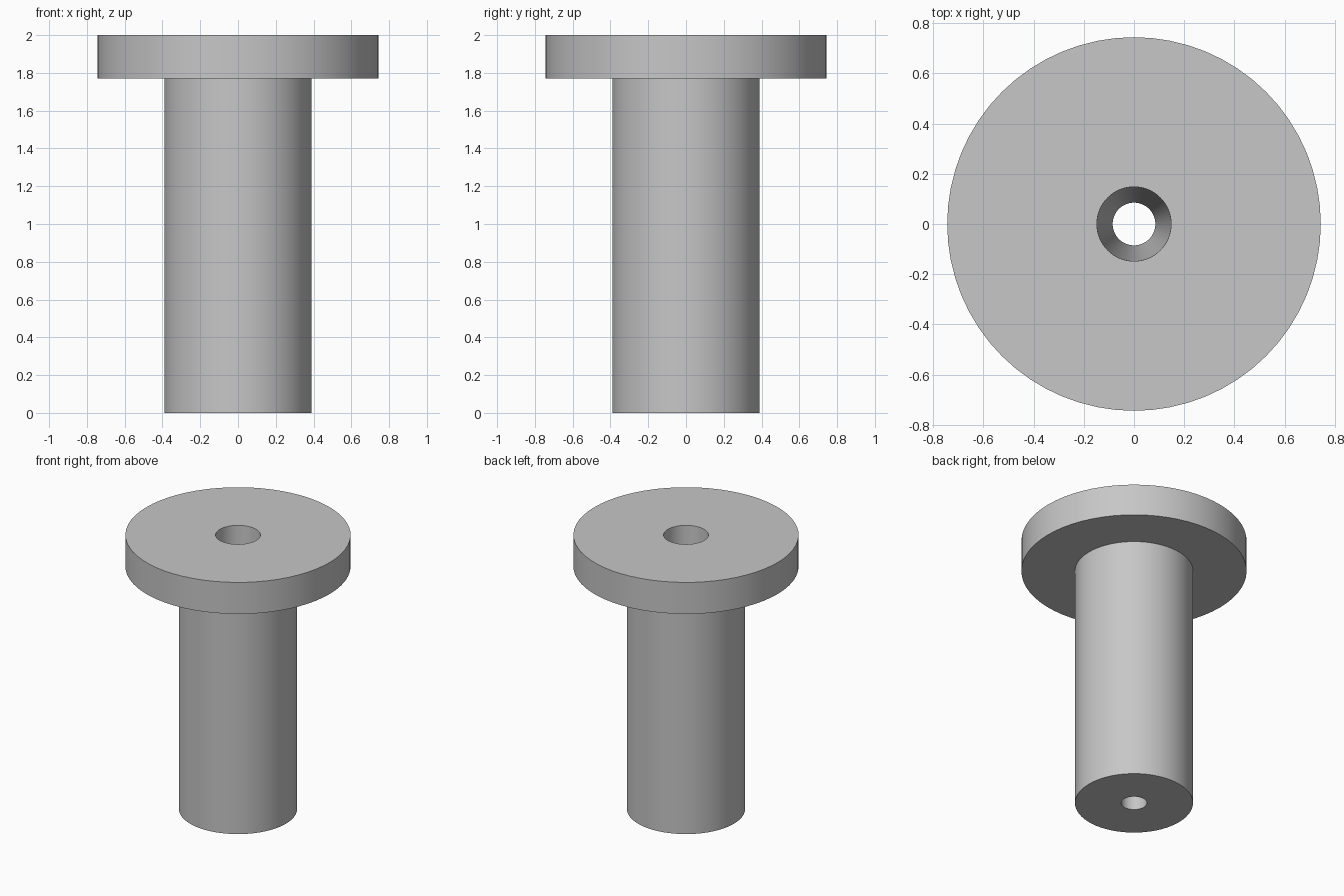
import bpy
import bmesh
import math

cube = bpy.data.objects.get("Cube")
if cube:
    bpy.data.objects.remove(cube, do_unlink=True)

SEGMENTS = 64
FLANGE_R, SHAFT_R = 0.744, 0.39
BORE_TOP_R, BORE_BOTTOM_R = 0.148, 0.085
HEIGHT, FLANGE_Z = 2.0, 1.77

# Plain grey metal
steel = bpy.data.materials.new("grey steel")
grey = (0.57, 0.57, 0.57, 1.0)
steel.diffuse_color = grey
steel.use_nodes = True
steel.node_tree.nodes["Principled BSDF"].inputs["Base Color"].default_value = grey

# Closed cross-section: shaft, flange and tapered through bore
profile = [
    (BORE_BOTTOM_R, 0),
    (SHAFT_R, 0),
    (SHAFT_R, FLANGE_Z),
    (FLANGE_R, FLANGE_Z),
    (FLANGE_R, HEIGHT),
    (BORE_TOP_R, HEIGHT),
]

# Revolve the cross-section about the z axis
bm = bmesh.new()
verts = [bm.verts.new((r, 0, z)) for r, z in profile]
edges = [bm.edges.new((v, verts[(i + 1) % len(verts)])) for i, v in enumerate(verts)]
bmesh.ops.spin(bm, geom=verts + edges, cent=(0, 0, 0), axis=(0, 0, 1),
               angle=math.tau, steps=SEGMENTS, use_merge=True)
bmesh.ops.remove_doubles(bm, verts=bm.verts, dist=0.0001)
bmesh.ops.recalc_face_normals(bm, faces=bm.faces)

mesh = bpy.data.meshes.new("flanged_bushing")
bm.to_mesh(mesh)
bm.free()
mesh.materials.append(steel)
bushing = bpy.data.objects.new("flanged_bushing", mesh)
bpy.context.collection.objects.link(bushing)

# Smooth round walls with crisp rims
bpy.ops.object.select_all(action="DESELECT")
bushing.select_set(True)
bpy.context.view_layer.objects.active = bushing
bpy.ops.object.shade_smooth_by_angle(angle=math.radians(30))
